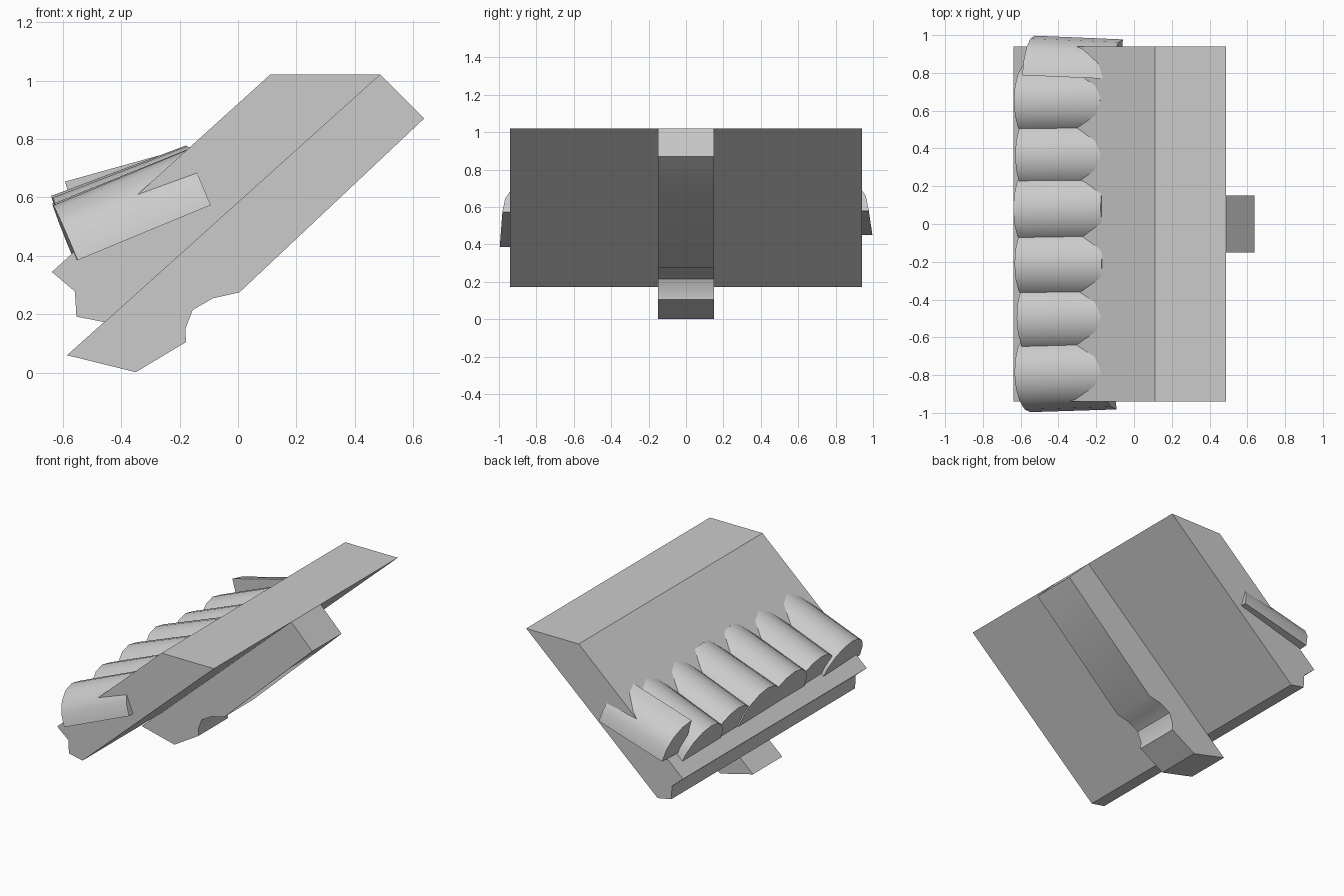
import bpy, bmesh, math
from mathutils import Vector, Matrix

cube = bpy.data.objects.get("Cube")
if cube:
    bpy.data.objects.remove(cube, do_unlink=True)

grey = bpy.data.materials.new("light_grey")
grey.use_nodes = True
colour = (0.6, 0.6, 0.6, 1)
grey.diffuse_color = colour
grey.node_tree.nodes["Principled BSDF"].inputs["Base Color"].default_value = colour


def prism(name, outline, sweep, matrix=None, smooth=None):
    """Closed prism from an outline of 3D points swept along a vector."""
    bm = bmesh.new()
    face = bm.faces.new([bm.verts.new(p) for p in outline])
    swept = bmesh.ops.extrude_face_region(bm, geom=[face])["geom"]
    verts = [v for v in swept if isinstance(v, bmesh.types.BMVert)]
    bmesh.ops.translate(bm, verts=verts, vec=sweep)
    if not any(f is face for f in bm.faces) or len(bm.faces) < len(outline) + 2:
        bm.faces.new([v for v in bm.verts if v not in verts])
    if matrix:
        bm.transform(matrix)
    bmesh.ops.recalc_face_normals(bm, faces=bm.faces)
    mesh = bpy.data.meshes.new(name)
    bm.to_mesh(mesh)
    bm.free()
    obj = bpy.data.objects.new(name, mesh)
    bpy.context.collection.objects.link(obj)
    mesh.materials.append(grey)
    if smooth:
        bpy.ops.object.select_all(action="DESELECT")
        obj.select_set(True)
        bpy.context.view_layer.objects.active = obj
        bpy.ops.object.shade_smooth_by_angle(angle=math.radians(smooth))
    return obj


def side_profile(name, points, half_width, smooth=None):
    outline = [(x, -half_width, z) for x, z in points]
    return prism(name, outline, Vector((0, 2 * half_width, 0)), smooth=smooth)


# Slanted main slab with a notched lower lip
side_profile("slanted_slab", [
    (0.11, 1.02), (0.487, 1.02), (-0.455, 0.173), (-0.553, 0.192),
    (-0.558, 0.278), (-0.637, 0.345)], 0.94)

# Central fin underneath, with a rounded scoop
side_profile("under_fin", [
    (0.487, 1.02), (0.637, 0.87), (0.005, 0.275), (-0.085, 0.255),
    (-0.155, 0.215), (-0.18, 0.15), (-0.178, 0.105), (-0.35, 0.002),
    (-0.585, 0.06)], 0.15, smooth=35)


# Row of half-round ribs leaning on the slab
def rib(name, y, x, z, pitch, yaw, arc=180, radius=0.203, length=0.493):
    steps = arc * 8 // 180
    angles = [math.pi * i / 8 for i in range(steps + 1)]
    outline = [(0, radius * math.cos(a), radius * math.sin(a)) for a in angles]
    if arc < 180:
        outline.append((0, 0, 0))
    turn = (Matrix.Rotation(math.radians(yaw), 4, "Z")
            @ Matrix.Rotation(-math.radians(pitch), 4, "Y"))
    place = Matrix.Translation((x, y, z)) @ turn
    prism(name, outline, Vector((length, 0, 0)), place, smooth=35)


ribs = [  # y, x, z, pitch, yaw
    (-0.793, -0.555, 0.385, 22.5, 1.8),
    (-0.50, -0.545, 0.395, 22, 1),
    (-0.21, -0.56, 0.41, 21, 0),
    (0.075, -0.568, 0.415, 20.5, 1),
    (0.36, -0.555, 0.395, 21.5, 0.5),
    (0.65, -0.56, 0.39, 22, 0.5),
]
for number, values in enumerate(ribs, 1):
    rib(f"rib_{number}", *values)

# Outermost rib is a quarter round lapped over its neighbour
rib("rib_end", 0.785, -0.535, 0.45, 15.5, -2.4, arc=90, radius=0.212, length=0.485)
